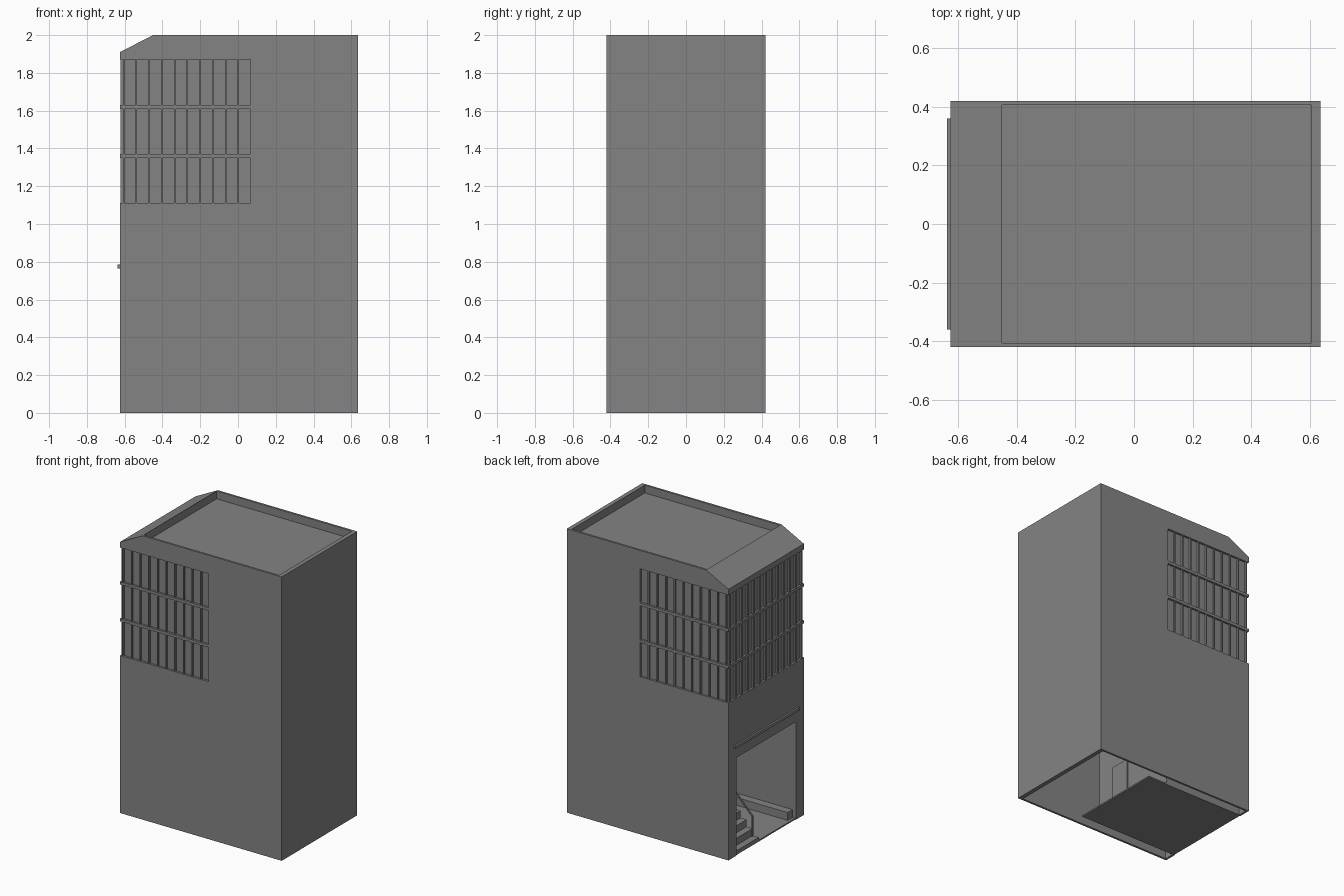
import bpy
from mathutils import Vector

cube = bpy.data.objects.get("Cube")
if cube:
    bpy.data.objects.remove(cube)

grey = bpy.data.materials.new("concrete_grey")
grey.use_nodes = True
COLOUR = (0.23, 0.23, 0.23, 1)
grey.diffuse_color = COLOUR
grey.node_tree.nodes["Principled BSDF"].inputs["Base Color"].default_value = COLOUR


def prism(name, profile, lo, hi, axis="y"):
    """Extrude a flat outline (a, z) between lo and hi along the x or y axis."""
    def point(a, z, t):
        return (a, t, z) if axis == "y" else (t, a, z)
    n = len(profile)
    verts = [point(a, z, t) for t in (lo, hi) for a, z in profile]
    faces = [list(range(n)), list(range(2 * n - 1, n - 1, -1))]
    faces += [[i, i + n, (i + 1) % n + n, (i + 1) % n] for i in range(n)]
    mesh = bpy.data.meshes.new(name)
    mesh.from_pydata(verts, [], faces)
    import bmesh
    bm = bmesh.new()
    bm.from_mesh(mesh)
    bmesh.ops.recalc_face_normals(bm, faces=bm.faces)
    bm.to_mesh(mesh)
    bm.free()
    mesh.materials.append(grey)
    obj = bpy.data.objects.new(name, mesh)
    bpy.context.collection.objects.link(obj)
    return obj


def box(name, x, y, z):
    return prism(name, [(x[0], z[0]), (x[1], z[0]), (x[1], z[1]), (x[0], z[1])], *y)


# Overall sizes
X0, X1, Y, T = -0.625, 0.635, 0.42, 0.015
YI = Y - T
SILL, HEAD, BAND_END = 1.11, 1.87, 0.065
BAND_H, LEDGE_H = 0.24, 0.02

# Long side walls, notched for the window bands
side = [(X0, 0), (X1, 0), (X1, 2), (-0.45, 2), (X0, 1.91), (X0, HEAD),
        (BAND_END, HEAD), (BAND_END, SILL), (X0, SILL)]
prism("front_wall", side, -Y, -YI)
prism("back_wall", side, YI, Y)

# Blank end wall and entrance wall with its opening
box("blank_end_wall", (0.605, X1), (-YI, YI), (0, 2))
D, DOOR_TOP = 0.33, 0.69
prism("entrance_wall", [(-YI, 0), (-D, 0), (-D, DOOR_TOP), (D, DOOR_TOP),
                        (D, 0), (YI, 0), (YI, SILL), (-YI, SILL)],
      X0, X0 + T, "x")
box("entrance_canopy", (-0.638, X0), (-0.36, 0.36), (0.765, 0.785))

# Sloped eaves and sunken roof
prism("sloped_eaves", [(X0, HEAD), (X0, 1.91), (-0.45, 2), (-0.45, HEAD)], -YI, YI)
box("roof_deck", (-0.45, 0.605), (-YI, YI), (1.93, 1.945))

# Window bands: recessed glazing, ledges and mullions
box("window_glazing", (X0 + T, BAND_END + 0.01), (-YI, YI), (SILL, HEAD))
for k in range(3):
    z0 = SILL + k * (BAND_H + LEDGE_H)
    z1 = z0 + BAND_H
    if k < 2:
        box(f"window_ledge_{k}", (X0, BAND_END), (-Y, Y), (z1, z1 + LEDGE_H))
    pitch = (BAND_END - X0 - T) / 10
    for i in range(10):
        x = X0 + T + i * pitch
        for label, y in (("front", (-Y + 0.002, -YI)), ("back", (YI, Y - 0.002))):
            box(f"{label}_mullion_{k}_{i}", (x, x + 0.008), y, (z0, z1))
    for i in range(13):
        y = -YI + i * (2 * YI - 0.008) / 12
        box(f"end_mullion_{k}_{i}", (X0 + 0.002, X0 + T), (y, y + 0.008), (z0, z1))

# Entrance hall
HALL_END = 0.01
box("hall_floor", (X0 + 0.005, 0.16), (-D - 0.005, D + 0.01), (0, 0.01))
box("hall_front_wall", (X0 + T, HALL_END), (-D - 0.01, -D), (0.01, 0.72))
box("hall_back_wall", (X0 + T, HALL_END), (D, D + 0.01), (0.01, 0.72))
box("hall_end_wall", (HALL_END - 0.01, HALL_END), (-D, D), (0.01, 0.72))
box("hall_ceiling", (X0 + T, HALL_END), (-D, D), (0.705, 0.72))
box("hall_door", (HALL_END, HALL_END + 0.008), (-0.2, -0.05), (0.01, 0.36))
box("hall_bench", (-0.6, -0.02), (-D, -0.275), (0.01, 0.065))

# Staircase climbing inwards, with a sloping handrail
STEPS, TREAD, RISER = 10, 0.047, 0.05
for i in range(STEPS):
    x = X0 + 0.005 + i * TREAD
    box(f"stair_step_{i}", (x, x + TREAD), (0.075, D), (0.01, 0.03 + i * RISER))
box("stair_landing", (X0 + STEPS * TREAD, 0.0), (0.075, D), (0.46, 0.48))
a, b = Vector((-0.58, 0.16)), Vector((-0.16, 0.6))
prism("stair_handrail", [a, b, b + Vector((0, 0.012)), a + Vector((0, 0.012))],
      0.078, 0.088)
box("handrail_post", (-0.58, -0.572), (0.078, 0.088), (0.03, 0.165))
